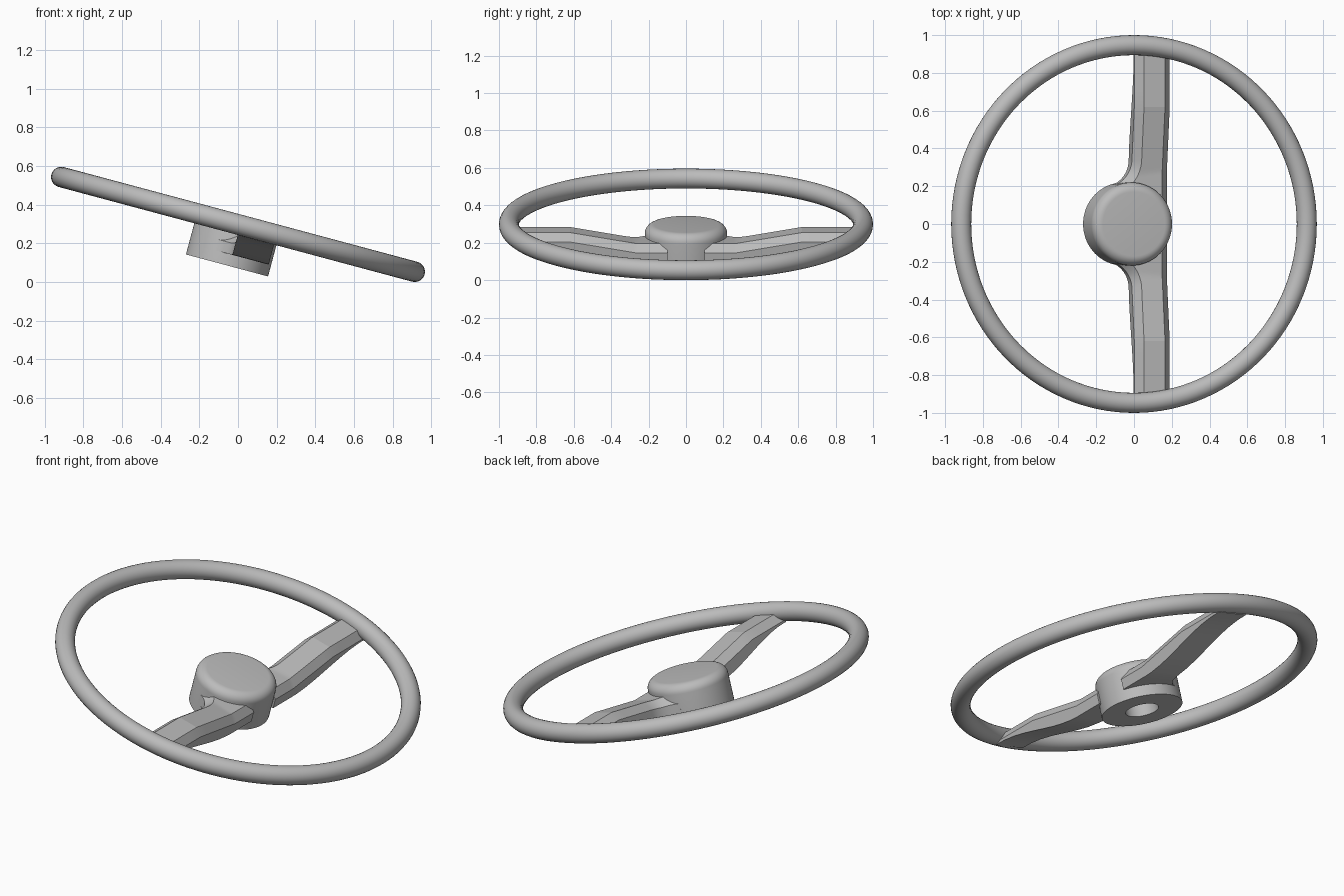
import bpy, bmesh, math

if "Cube" in bpy.data.objects:
    bpy.data.objects.remove(bpy.data.objects["Cube"])

TILT = math.radians(15)
CENTRE = (0, 0, 0.298)

grey = bpy.data.materials.new("grey")
grey.diffuse_color = (0.5, 0.5, 0.5, 1)
grey.use_nodes = True
grey.node_tree.nodes["Principled BSDF"].inputs["Base Color"].default_value = grey.diffuse_color


def add_object(name, bm, angle):
    """Finish a mesh in the wheel's own frame, then tilt it into place."""
    bmesh.ops.remove_doubles(bm, verts=bm.verts, dist=1e-5)
    bmesh.ops.recalc_face_normals(bm, faces=bm.faces)
    me = bpy.data.meshes.new(name)
    bm.to_mesh(me)
    bm.free()
    me.materials.append(grey)
    ob = bpy.data.objects.new(name, me)
    bpy.context.collection.objects.link(ob)
    ob.location = CENTRE
    ob.rotation_euler = (0, TILT, 0)
    bpy.ops.object.select_all(action='DESELECT')
    ob.select_set(True)
    bpy.context.view_layer.objects.active = ob
    bpy.ops.object.shade_smooth_by_angle(angle=math.radians(angle))
    return ob


def lathe(name, profile, steps, closed, angle):
    """Spin a radius/height profile about the wheel axis."""
    bm = bmesh.new()
    vs = [bm.verts.new((r, 0, z)) for r, z in profile]
    pairs = list(zip(vs, vs[1:])) + ([(vs[-1], vs[0])] if closed else [])
    es = [bm.edges.new(p) for p in pairs]
    bmesh.ops.spin(bm, geom=vs + es, cent=(0, 0, 0), axis=(0, 0, 1),
                   angle=2 * math.pi, steps=steps, use_merge=True)
    return add_object(name, bm, angle)


# Rim
ring = [(0.947 + 0.053 * math.cos(a), 0.053 * math.sin(a))
        for a in (2 * math.pi * i / 24 for i in range(24))]
lathe("rim", ring, 128, True, 40)

# Hub: rounded top edge and a round shaft socket underneath
F = 0.05
fillet = [(0.22 - F + F * math.cos(a), -F + F * math.sin(a))
          for a in (math.pi / 2 * i / 8 for i in range(9))]
lathe("hub", [(0, -0.09), (0.09, -0.09), (0.09, -0.22), (0.22, -0.22)]
      + fillet + [(0, 0)], 72, False, 30)

# Spokes: chamfered bar that dips and thickens towards the hub,
# with a concave flare running tangent into the hub on one side
R = 0.14
LEFT, TOP_LEFT, TOP_RIGHT, RIGHT = 0.013, 0.055, 0.17, 0.207
FLARE_U = LEFT - R
FLARE_Y = math.sqrt((0.22 + R) ** 2 - FLARE_U ** 2)
FLARE_END = math.atan2(FLARE_Y, -FLARE_U)


def clamp(t):
    return max(0.0, min(1.0, t))


def dip(y):
    return -0.06 * clamp((0.62 - y) / 0.35)


def underside(y):
    t = clamp((0.9 - y) / 0.62)
    return -0.055 - 0.105 * t * t * (3 - 2 * t)


def section(y, left, top_left):
    """Six-sided cross-section; left and top_left are (u, y) points."""
    return [(left[0], left[1], underside(y)),
            (left[0], left[1], dip(left[1]) - 0.042),
            (top_left[0], top_left[1], dip(top_left[1])),
            (TOP_RIGHT, y, dip(y)),
            (RIGHT, y, dip(y) - 0.042),
            (RIGHT, y, underside(y))]


sections = [section(y, (LEFT, y), (TOP_LEFT, y))
            for y in (0.93, 0.86, 0.78, 0.7, 0.62, 0.55, 0.48, 0.41)]
for i in range(13):
    t = FLARE_END * i / 12
    arc = [(FLARE_U + r * math.cos(t), FLARE_Y - r * math.sin(t))
           for r in (R, R + TOP_LEFT - LEFT)]
    sections.append(section(arc[0][1], *arc))
u_in, u_top = sections[-1][0][0], sections[-1][2][0]
sections.append(section(0.1, (u_in, 0.1), (u_top, 0.1)))

bm = bmesh.new()
rows = [[bm.verts.new(p) for p in s] for s in sections]
for a, b in zip(rows, rows[1:]):
    for i in range(6):
        j = (i + 1) % 6
        bm.faces.new((a[i], a[j], b[j], b[i]))
bm.faces.new(rows[0])
bm.faces.new(rows[-1])
spokes = add_object("spokes", bm, 8)
mirror = spokes.modifiers.new("mirror", 'MIRROR')
mirror.use_axis = (False, True, False)
